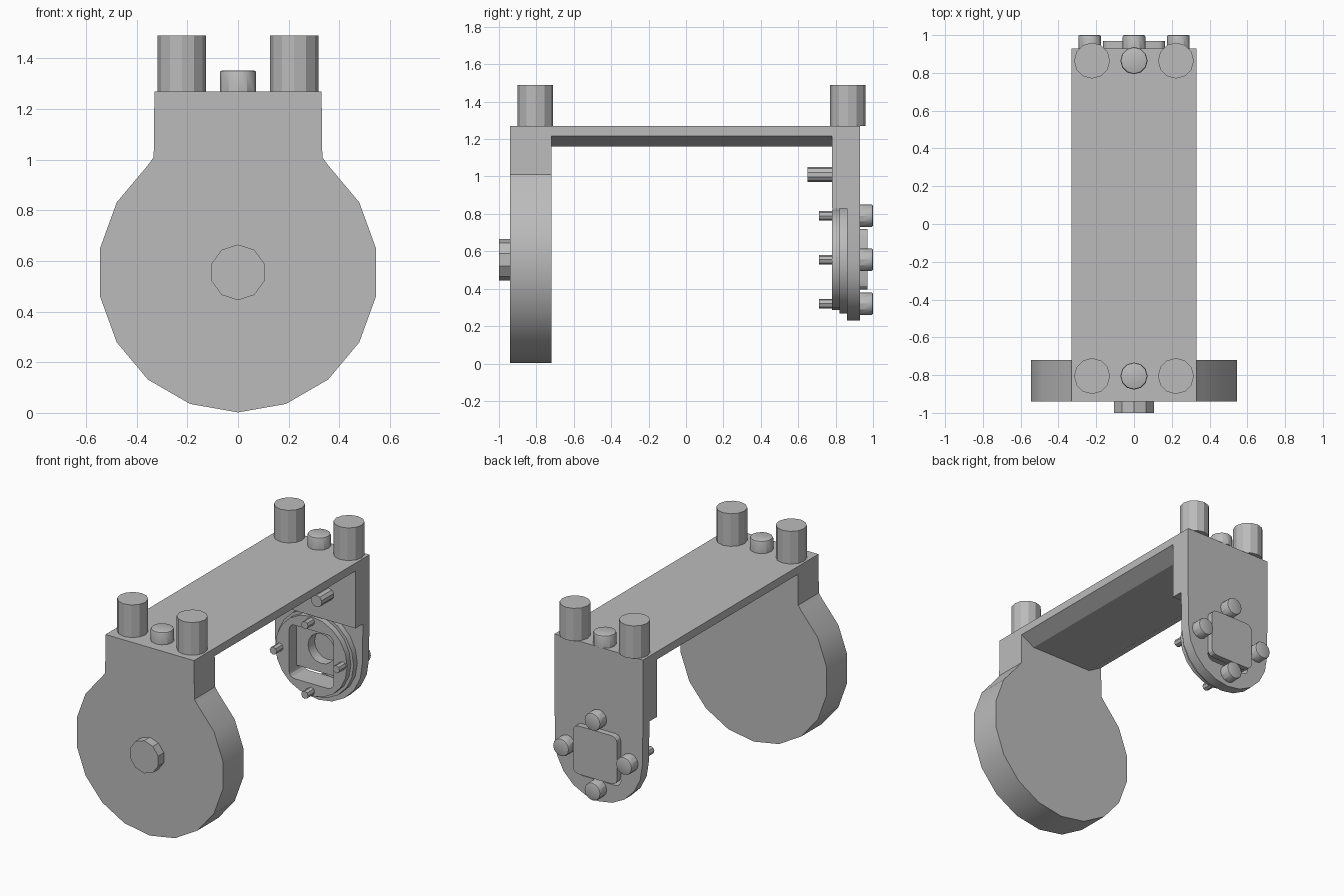
import bpy, bmesh
from math import sin, cos, pi, radians
from mathutils import Matrix

if "Cube" in bpy.data.objects:
    bpy.data.objects.remove(bpy.data.objects["Cube"])

grey = bpy.data.materials.new("mid_grey")
grey.use_nodes = True
COLOUR = (0.5, 0.5, 0.5, 1)
grey.diffuse_color = COLOUR
grey.node_tree.nodes["Principled BSDF"].inputs["Base Color"].default_value = COLOUR

HUB = 0.555          # height of both wheel centres
TOP = 1.27           # top of the deck
HALF = 0.33          # half width of the deck


def finish(name, mesh):
    mesh.materials.clear()
    mesh.materials.append(grey)
    ob = bpy.data.objects.new(name, mesh)
    bpy.context.collection.objects.link(ob)
    bpy.ops.object.select_all(action='DESELECT')
    ob.select_set(True)
    bpy.context.view_layer.objects.active = ob
    bpy.ops.object.shade_smooth_by_angle(angle=radians(28))
    return ob


def prism(name, loops, y0, y1):
    """Fill x-z outlines (later loops are holes) and extrude from y0 to y1."""
    curve = bpy.data.curves.new(name, 'CURVE')
    curve.dimensions = '2D'
    curve.fill_mode = 'BOTH'
    curve.extrude = (y1 - y0) / 2
    for pts in loops:
        s = curve.splines.new('POLY')
        s.points.add(len(pts) - 1)
        for p, (x, z) in zip(s.points, pts):
            p.co = (x, z, 0, 1)
        s.use_cyclic_u = True
    tmp = bpy.data.objects.new(name + "_outline", curve)
    bpy.context.collection.objects.link(tmp)
    bpy.context.view_layer.update()
    mesh = bpy.data.meshes.new_from_object(
        tmp.evaluated_get(bpy.context.evaluated_depsgraph_get()))
    bpy.data.objects.remove(tmp)
    bm = bmesh.new()
    bm.from_mesh(mesh)
    bmesh.ops.remove_doubles(bm, verts=bm.verts, dist=0.0005)
    bm.transform(Matrix.Translation((0, (y0 + y1) / 2, 0)) @ Matrix.Rotation(pi / 2, 4, 'X'))
    bmesh.ops.recalc_face_normals(bm, faces=bm.faces)
    bm.to_mesh(mesh)
    bm.free()
    return finish(name, mesh)


def arc(r, a0, a1, n, cx=0, cz=HUB):
    """Points on an arc; angle 0 is straight down, positive towards +x."""
    return [(cx + r * sin(radians(a0 + (a1 - a0) * i / n)),
             cz - r * cos(radians(a0 + (a1 - a0) * i / n))) for i in range(n + 1)]


def circle(r, n, cx=0, cz=HUB):
    return arc(r, 0, 360, n, cx, cz)[:-1]


def rounded_rect(x, z0, z1, r):
    pts = []
    for cx, cz, a in ((x - r, z0 + r, 0), (x - r, z1 - r, 90),
                      (r - x, z1 - r, 180), (r - x, z0 + r, 270)):
        pts += arc(r, a, a + 90, 3, cx, cz)
    return pts


def box_outline(x, z0, z1):
    return [(-x, z0), (x, z0), (x, z1), (-x, z1)]


def stud(name, base, r, length, axis='Z', sides=12, bevel=0.0):
    """Cylinder growing from base along z, +y or -y, with an optional bevelled tip."""
    bm = bmesh.new()
    bmesh.ops.create_cone(bm, cap_ends=True, segments=sides, radius1=r, radius2=r,
                          depth=length, matrix=Matrix.Translation((0, 0, length / 2)))
    if bevel:
        rim = [e for e in bm.edges if all(v.co.z > length * 0.9 for v in e.verts)]
        bmesh.ops.bevel(bm, geom=rim, offset=bevel, segments=2, affect='EDGES', profile=0.5)
    turn = {'Z': 0, '+Y': -pi / 2, '-Y': pi / 2}[axis]
    bm.transform(Matrix.Translation(base) @ Matrix.Rotation(turn, 4, 'X'))
    mesh = bpy.data.meshes.new(name)
    bm.to_mesh(mesh)
    bm.free()
    return finish(name, mesh)


# Front wheel plate with neck, and its hub boss
wheel = arc(0.553, -140, 140, 14)
neck = [(HALF + 0.003, 1.01), (HALF, TOP), (-HALF, TOP), (-HALF - 0.003, 1.01)]
prism("front_wheel_plate", [wheel + neck], -0.94, -0.72)
stud("front_hub_boss", (0, -0.94, HUB), 0.11, 0.06, '-Y', 10)

# Deck with chamfered underside
prism("deck", [[(-HALF, 1.217), (-0.23, 1.16), (0.23, 1.16), (HALF, 1.217),
                (HALF, TOP), (-HALF, TOP)]], -0.72, 0.78)

# Back plate with rounded foot and a window, thickened at the top
window = rounded_rect(0.165, 0.37, 0.73, 0.04)
foot = arc(0.325, -90, 90, 10) + [(HALF, 0.83), (HALF, TOP), (-HALF, TOP), (-HALF, 0.83)]
prism("back_plate", [foot, window], 0.86, 0.93)
prism("back_block", [box_outline(HALF, 0.83, TOP)], 0.78, 0.86)

# Stepped rings on the inner side, and the socket inside the window
prism("outer_ring", [circle(0.288, 20), window], 0.82, 0.86)
prism("inner_ring", [circle(0.268, 20), window], 0.78, 0.82)
prism("socket_plate", [box_outline(0.165, 0.42, 0.73), circle(0.1, 16, 0.02, 0.58)], 0.86, 0.93)

# Back cover and the bolts and pegs around it
prism("back_cover", [rounded_rect(0.165, 0.395, 0.72, 0.04)], 0.93, 0.97)
for name, x, z in (("top", 0, 0.235), ("bottom", 0, -0.235),
                   ("left", 0.235, 0), ("right", -0.235, 0)):
    stud(name + "_bolt", (x, 0.93, HUB + z), 0.06, 0.07, '+Y', 12, 0.008)
    stud(name + "_peg", (x, 0.78, HUB + z), 0.026, 0.07, '-Y', 8)

# Upper pegs, then the studs on the deck
for side, sx in (("left", 1), ("right", -1)):
    stud(side + "_upper_peg", (sx * 0.13, 0.78, 1.01), 0.04, 0.13, '-Y', 10)
for end, y in (("front", -0.805), ("back", 0.865)):
    for side, sx in (("left", 1), ("right", -1)):
        stud(f"{end}_{side}_post", (sx * 0.222, y, TOP), 0.095, 0.22, 'Z', 12)
    stud(end + "_button", (0, y, TOP), 0.072, 0.083, 'Z', 12, 0.01)
